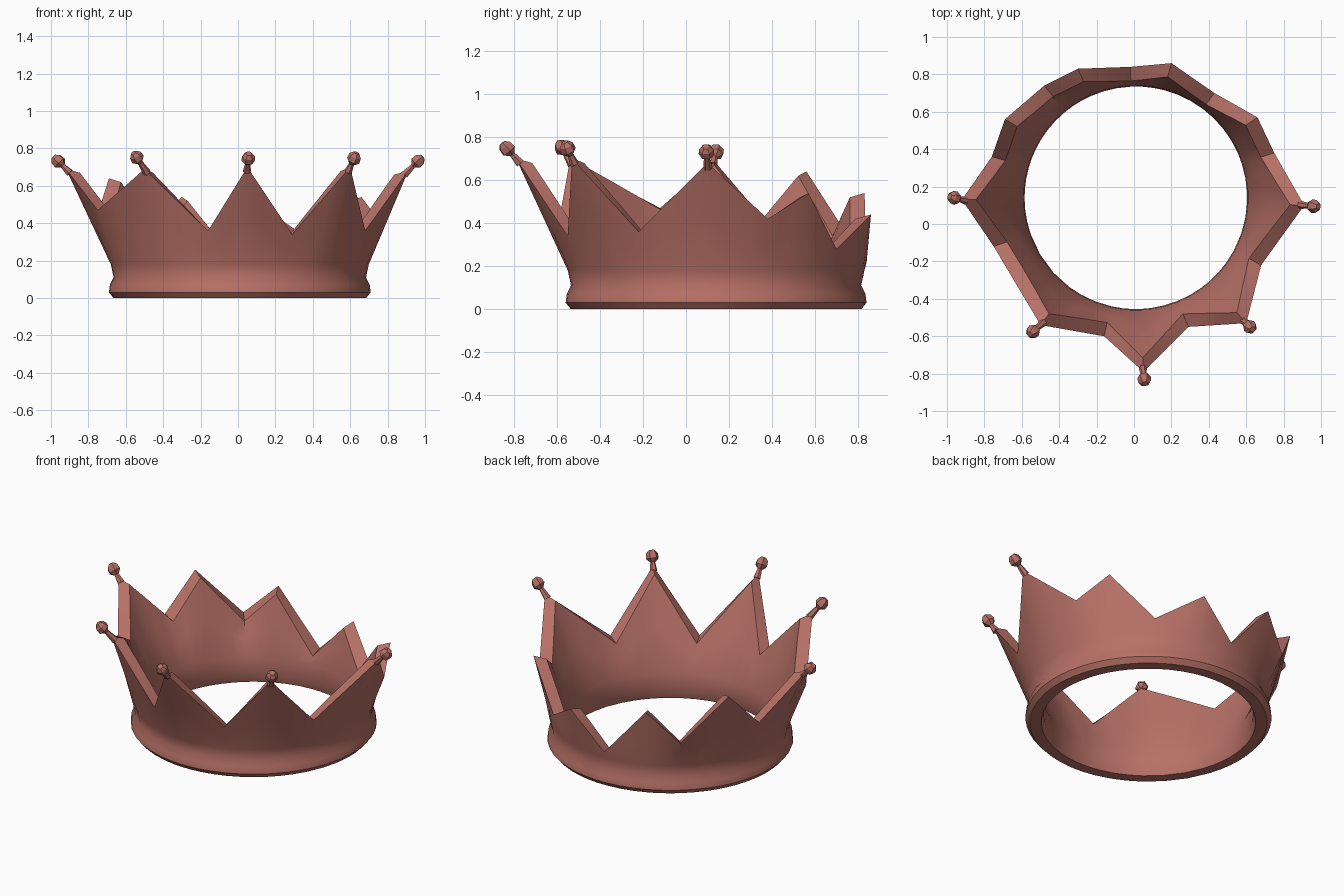
import bpy, bmesh, math
from mathutils import Vector

cube = bpy.data.objects.get("Cube")
if cube:
    bpy.data.objects.remove(cube, do_unlink=True)

CENTRE = Vector((0.01, 0.14, 0))
STEPS = 3   # columns between a tip and the next valley

copper = bpy.data.materials.new("dusty copper red")
copper.use_nodes = True
colour = (0.47, 0.163, 0.133, 1)
copper.diffuse_color = colour
copper.node_tree.nodes["Principled BSDF"].inputs["Base Color"].default_value = colour

# Rim outline, counterclockwise from the left side: tips alternate with valleys
RIM = [Vector(p) for p in (
    (0.91, 0.10, 0.68), (0.75, 0.38, 0.42),
    (0.66, 0.57, 0.54), (0.43, 0.70, 0.28),
    (0.20, 0.86, 0.44), (-0.02, 0.84, 0.22),
    (-0.30, 0.83, 0.54), (-0.48, 0.74, 0.36),
    (-0.69, 0.56, 0.64), (-0.76, 0.36, 0.42),
    (-0.92, 0.13, 0.69), (-0.75, -0.12, 0.47),
    (-0.50, -0.54, 0.69), (-0.16, -0.60, 0.36),
    (0.05, -0.79, 0.70), (0.29, -0.55, 0.34),
    (0.60, -0.53, 0.70), (0.68, -0.22, 0.36))]

# Centres of the beads on the five tall tips
BEADS = {0: (0.96, 0.095, 0.73), 10: (-0.96, 0.14, 0.73),
         12: (-0.54, -0.575, 0.75), 14: (0.055, -0.83, 0.745),
         16: (0.62, -0.55, 0.745)}


def finish(name, bm, angle):
    bmesh.ops.recalc_face_normals(bm, faces=bm.faces)
    mesh = bpy.data.meshes.new(name)
    bm.to_mesh(mesh)
    bm.free()
    mesh.materials.append(copper)
    ob = bpy.data.objects.new(name, mesh)
    bpy.context.collection.objects.link(ob)
    bpy.ops.object.select_all(action='DESELECT')
    ob.select_set(True)
    bpy.context.view_layer.objects.active = ob
    bpy.ops.object.shade_smooth_by_angle(angle=math.radians(angle))


def column(rim):
    """Closed cross-section of the wall below one rim point."""
    out = Vector((rim.x - CENTRE.x, rim.y - CENTRE.y, 0)).normalized()

    def ring(radius, z):
        return CENTRE + out * radius + Vector((0, 0, z))
    outer = [ring(0.675, 0.0), ring(0.70, 0.03), ring(0.695, 0.07),
             ring(0.675, 0.11), ring(0.69, 0.18)]
    top_in = rim - out * 0.075 - Vector((0, 0, 0.02))
    inner = [ring(0.60, 0.16), ring(0.595, 0.05), ring(0.61, 0.0)]
    return (outer + [outer[-1].lerp(rim, 0.5), rim, top_in,
                     inner[0].lerp(top_in, 0.5)] + inner)


# Flared band with pointed tips
bm = bmesh.new()
columns = []
for i, a in enumerate(RIM):
    b = RIM[(i + 1) % len(RIM)]
    for s in range(STEPS):
        columns.append([bm.verts.new(p) for p in column(a.lerp(b, s / STEPS))])
for i, left in enumerate(columns):
    right = columns[(i + 1) % len(columns)]
    for j in range(len(left)):
        k = (j + 1) % len(left)
        bm.faces.new((left[j], right[j], right[k], left[k]))
finish("crown_band", bm, 40)

# Faceted bead on a short tapered neck, turned on a slanted axis
for n, (tip, spot) in enumerate(BEADS.items()):
    start, mid = RIM[tip], Vector(spot)
    axis = (mid - start).normalized()
    base = start - axis * 0.03
    turn = axis.to_track_quat('Z', 'Y')
    stations = [(base, 0.022), (mid - axis * 0.034, 0.014),
                (mid - axis * 0.012, 0.037), (mid + axis * 0.018, 0.034),
                (mid + axis * 0.037, 0.017)]
    bm = bmesh.new()
    rings = []
    for p, r in stations:
        rings.append([bm.verts.new(p + turn @ Vector(
            (r * math.cos(t * math.tau / 6), r * math.sin(t * math.tau / 6), 0)))
            for t in range(6)])
    for lo, hi in zip(rings, rings[1:]):
        for t in range(6):
            u = (t + 1) % 6
            bm.faces.new((lo[t], lo[u], hi[u], hi[t]))
    bm.faces.new(rings[0])
    bm.faces.new(rings[-1])
    finish("tip_bead_%d" % (n + 1), bm, 30)
